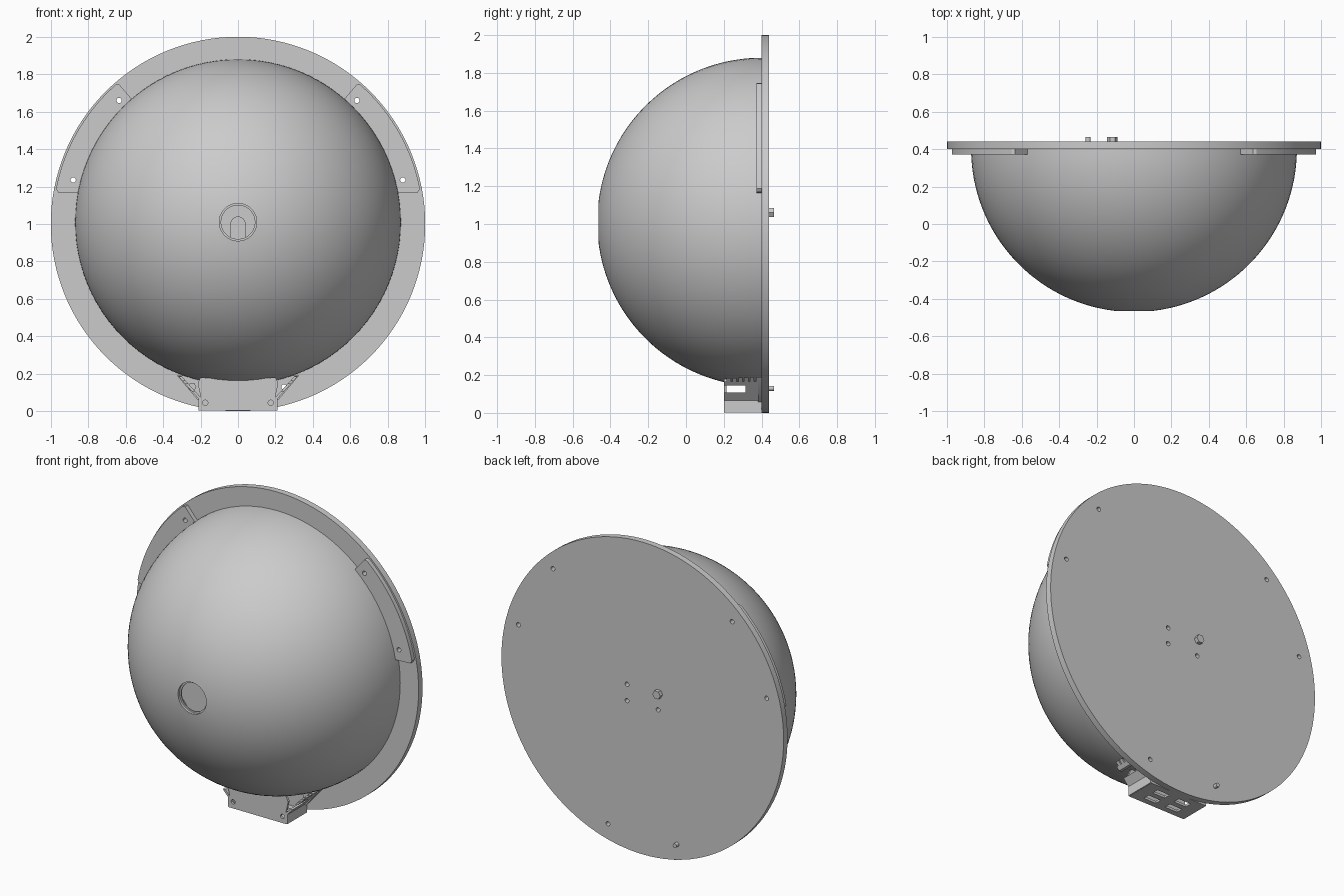
import bpy, bmesh, math
from math import sin, cos, pi, radians

if "Cube" in bpy.data.objects:
    bpy.data.objects.remove(bpy.data.objects["Cube"])


def finish(name, bm):
    bmesh.ops.remove_doubles(bm, verts=bm.verts, dist=1e-5)
    bmesh.ops.recalc_face_normals(bm, faces=bm.faces)
    me = bpy.data.meshes.new(name)
    bm.to_mesh(me)
    bm.free()
    ob = bpy.data.objects.new(name, me)
    bpy.context.collection.objects.link(ob)
    return ob


def circle(cx, cy, r, n=24):
    return [(cx + r * cos(2 * pi * i / n), cy + r * sin(2 * pi * i / n)) for i in range(n)]


def rect(x0, y0, x1, y1):
    return [(x0, y0), (x1, y0), (x1, y1), (x0, y1)]


def plate(name, loops, a, b, axis='Y'):
    """Flat plate from an outline plus hole loops, spanning a..b along the axis."""
    cu = bpy.data.curves.new(name, 'CURVE')
    cu.dimensions, cu.fill_mode, cu.extrude = '2D', 'BOTH', (b - a) / 2
    for loop in loops:
        sp = cu.splines.new('POLY')
        sp.points.add(len(loop) - 1)
        for p, (x, y) in zip(sp.points, loop):
            p.co = (x, y, 0, 1)
        sp.use_cyclic_u = True
    tmp = bpy.data.objects.new(name + "_outline", cu)
    bpy.context.collection.objects.link(tmp)
    bpy.context.view_layer.update()
    me = bpy.data.meshes.new_from_object(tmp.evaluated_get(bpy.context.evaluated_depsgraph_get()))
    bm = bmesh.new()
    bm.from_mesh(me)
    bpy.data.objects.remove(tmp)
    bpy.data.meshes.remove(me)
    m = (a + b) / 2
    for v in bm.verts:
        x, y, z = v.co
        v.co = (x, m - z, y) if axis == 'Y' else (x, y, m + z)
    return finish(name, bm)


def lathe(name, profile, cz, n=96):
    """Closed (radius, y) profile turned around the y axis at height cz."""
    bm = bmesh.new()
    rings = [[bm.verts.new((r * cos(2 * pi * i / n), y, cz + r * sin(2 * pi * i / n)))
              for i in range(n)] for r, y in profile]
    for k in range(len(rings)):
        p, q = rings[k - 1], rings[k]
        for i in range(n):
            j = (i + 1) % n
            bm.faces.new((p[i], p[j], q[j], q[i]))
    return finish(name, bm)


HOLE = 0.014
flange_holes = [(0.88, 1.235), (0.635, 1.66)]

# Round back plate with its bolt holes
holes = [(s * x, z) for s in (-1, 1) for x, z in flange_holes + [(0.245, 0.13), (0.11, 1.06), (0.11, 0.955)]]
plate("back_plate", [circle(0, 1, 1, 128)] + [circle(x, z, HOLE) for x, z in holes], 0.40, 0.44)

# Hollow dome with a stepped round opening at the front
R, T, N = 0.87, 0.025, 40
a0 = math.asin(0.1 / R)
outer = [(R * sin(a), 0.4 - R * cos(a)) for a in [pi / 2 + (a0 - pi / 2) * i / N for i in range(N + 1)]]
Ri = R - T
a1 = math.asin(0.09 / Ri)
inner = [(Ri * sin(a), 0.4 - Ri * cos(a)) for a in [a1 + (pi / 2 - a1) * i / N for i in range(N + 1)]]
lathe("dome", outer + [(0.1, -0.448), (0.09, -0.448)] + inner, 1.01)

# Post with a rounded top, seen through the dome opening
post = [(-0.04, 0.92), (0.04, 0.92)] + [(0.04 * cos(pi * i / 16), 1.0 + 0.04 * sin(pi * i / 16)) for i in range(17)]
plate("inner_post", [post], 0.30, 0.40)

for side, s in (("right", 1), ("left", -1)):
    # Curved clamp on the rim
    def arc(r, d0, d1, n=20):
        return [(s * r * cos(radians(d0 + (d1 - d0) * i / n)), 1 + r * sin(radians(d0 + (d1 - d0) * i / n)))
                for i in range(n + 1)]
    outline = arc(0.975, 10, 10, 1)[:1] + arc(0.99, 11, 48.7) + arc(0.98, 49.6, 49.6, 1)[:1] + arc(0.862, 49.6, 11)
    plate("rim_clamp_" + side, [outline] + [circle(s * x, z, HOLE) for x, z in flange_holes], 0.372, 0.402)

    # Bracket ear against the back plate
    ear = [(s * x, z) for x, z in [(0.195, 0.05), (0.215, 0.06), (0.325, 0.19), (0.195, 0.19)]]
    plate("bracket_ear_" + side, [ear, circle(s * 0.245, 0.13, HOLE)], 0.38, 0.401)

    # Upright bracket side
    plate("bracket_side_" + side, [rect(s * 0.193, 0.005, s * 0.21, 0.068)], 0.2, 0.401)

    # Sloping bracket wall, notched towards the front
    def slope(name, z0, z1, y0, y1):
        x0, x1 = [0.205 + (z - 0.06) * 0.9 for z in (z0, z1)]
        plate(name, [[(s * x0, z0), (s * x1, z1), (s * (x1 - 0.018), z1), (s * (x0 - 0.018), z0)]], y0, y1)
    slope("sloped_wall_low_" + side, 0.06, 0.108, 0.2, 0.4)
    slope("sloped_wall_mid_" + side, 0.108, 0.145, 0.315, 0.4)
    slope("sloped_wall_top_" + side, 0.145, 0.165, 0.2, 0.4)
    # Row of grip teeth under the dome
    for i in range(6):
        y = 0.215 + i * 0.031
        slope(f"grip_tooth_{side}_{i + 1}", 0.165, 0.185 + 0.001 * i, y, y + 0.022)

# Bracket front plate, tucked under the dome
front = [(-0.2, 0.003), (0.2, 0.003), (0.21, 0.013), (0.21, 0.05), (0.2, 0.08), (0.215, 0.15), (0.2, 0.18),
         (0.1, 0.175), (-0.1, 0.175), (-0.2, 0.18), (-0.215, 0.15), (-0.2, 0.08), (-0.21, 0.05), (-0.21, 0.013)]
plate("bracket_front", [front] + [circle(s * 0.175, 0.045, HOLE) for s in (-1, 1)], 0.2, 0.215)

# Bracket floor with four slots
slots = [rect(x - 0.045, y - 0.022, x + 0.045, y + 0.022) for x in (-0.08, 0.08) for y in (0.26, 0.34)]
plate("bracket_floor", [rect(-0.205, 0.2, 0.205, 0.402)] + slots, 0.003, 0.018, 'Z')

# Bolts
plate("centre_bolt", [circle(-0.115, 1.06, 0.028, 6)], 0.39, 0.465)
plate("bracket_bolt_shank", [circle(-0.245, 0.13, 0.0135)], 0.37, 0.465)
plate("bracket_bolt_head", [circle(-0.245, 0.13, 0.023, 6)], 0.36, 0.382)

# Smooth shading with sharp edges kept
for ob in bpy.context.scene.objects:
    ob.select_set(True)
    bpy.context.view_layer.objects.active = ob
bpy.ops.object.shade_smooth_by_angle(angle=radians(30))
